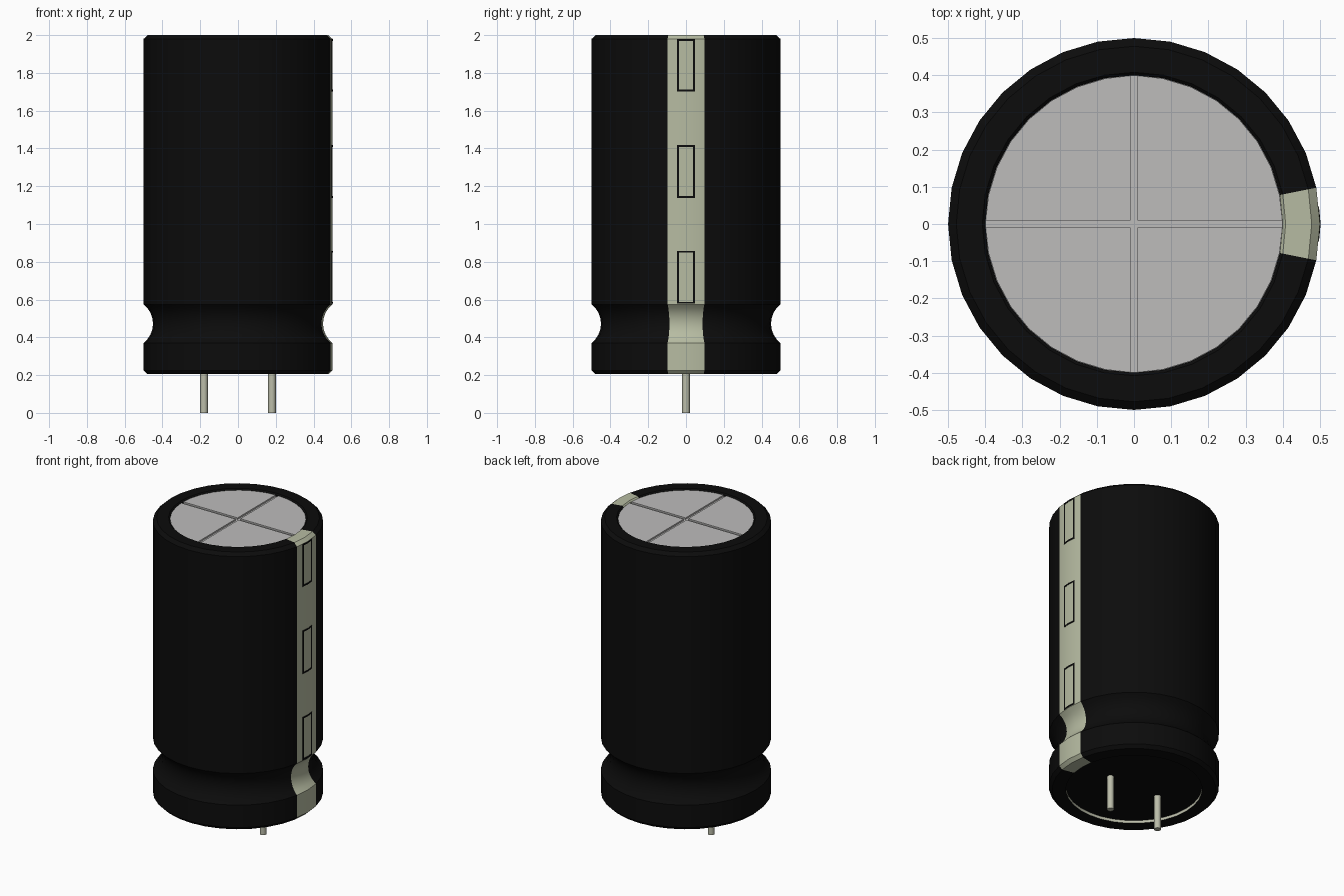
import bpy, bmesh, math
from mathutils import Vector

cube = bpy.data.objects.get("Cube")
if cube:
    bpy.data.objects.remove(cube, do_unlink=True)

SEG = 32
STEP = 2 * math.pi / SEG


def material(name, rgb, rough=0.6):
    m = bpy.data.materials.new(name)
    m.use_nodes = True
    m.diffuse_color = (*rgb, 1)
    bsdf = m.node_tree.nodes["Principled BSDF"]
    bsdf.inputs["Base Color"].default_value = (*rgb, 1)
    bsdf.inputs["Roughness"].default_value = rough
    return m


black = material("black_sleeve", (0.0035, 0.0035, 0.0035))
cream = material("cream_stripe", (0.47, 0.50, 0.36))
silver = material("silver_cap", (0.51, 0.505, 0.50))
tin = material("tin_lead", (0.50, 0.51, 0.40))


def finish(name, bm, mats, smooth=True):
    bmesh.ops.recalc_face_normals(bm, faces=bm.faces)
    me = bpy.data.meshes.new(name)
    bm.to_mesh(me)
    bm.free()
    for m in mats:
        me.materials.append(m)
    ob = bpy.data.objects.new(name, me)
    bpy.context.collection.objects.link(ob)
    if smooth:
        bpy.ops.object.select_all(action='DESELECT')
        ob.select_set(True)
        bpy.context.view_layer.objects.active = ob
        bpy.ops.object.shade_smooth_by_angle(angle=math.radians(30))
    return ob


def lathe(bm, profile, cx=0, n=SEG):
    """Revolve (radius, z) points; return faces as (face, profile step, sector)."""
    rings = [[bm.verts.new((cx + r * math.cos(i * 2 * math.pi / n),
                            r * math.sin(i * 2 * math.pi / n), z))
              for i in range(n)] for r, z in profile]
    out = []
    for k in range(len(rings) - 1):
        a, b = rings[k], rings[k + 1]
        for i in range(n):
            j = (i + 1) % n
            out.append((bm.faces.new((a[i], a[j], b[j], b[i])), k, i))
    return rings, out


# Sleeve with a crimp groove, rolled over the can at both ends
z0, z1, depth = 0.37, 0.575, 0.05
half = (z1 - z0) / 2
rad = (half ** 2 + depth ** 2) / (2 * depth)
span = math.asin(half / rad)
groove = []
for i in range(9):
    a = -span + 2 * span * i / 8
    groove.append((0.5 - depth + rad * (1 - math.cos(a)),
                   (z0 + z1) / 2 + rad * math.sin(a)))
profile = [(0.40, 0.225), (0.40, 0.205), (0.48, 0.205), (0.50, 0.225)] + groove + \
          [(0.50, 1.98), (0.478, 2.0), (0.408, 2.0), (0.40, 1.992), (0.40, 1.97)]
bm = bmesh.new()
rings, faces = lathe(bm, profile)
for f, k, i in faces:
    if k == 0:                       # bare metal lip around the underside
        f.material_index = 2
    elif i in (0, SEG - 1):          # polarity stripe
        f.material_index = 1
finish("sleeve", bm, [black, cream, tin])

# Rubber seal closing the underside
bm = bmesh.new()
bmesh.ops.create_circle(bm, cap_ends=True, segments=SEG, radius=0.40)
bmesh.ops.translate(bm, verts=bm.verts, vec=(0, 0, 0.223))
finish("bottom_seal", bm, [black], smooth=False)

# Top cap: a floor disc carrying four raised quadrants, leaving a scored cross
bm = bmesh.new()
lathe_rings, _ = lathe(bm, [(0.40, 1.97), (0.40, 1.982)])
bm.faces.new(lathe_rings[1])
gap = 0.01
edge = math.asin(gap / 0.40)
for q in range(4):
    angles = [edge] + [STEP * i for i in range(1, 8)] + [math.pi / 2 - edge]
    pts = [(gap, gap)] + [(0.399 * math.cos(a), 0.399 * math.sin(a)) for a in angles]
    c, s = math.cos(q * math.pi / 2), math.sin(q * math.pi / 2)
    top, low = [[bm.verts.new((x * c - y * s, x * s + y * c, z)) for x, y in pts]
                for z in (1.992, 1.982)]
    bm.faces.new(top)
    for i in range(len(pts)):
        j = (i + 1) % len(pts)
        bm.faces.new((low[i], low[j], top[j], top[i]))
finish("top_cap", bm, [silver], smooth=False)

# Outlined minus marks, folded along the stripe's centre edge
slope = (0.5 - 0.5 * math.cos(STEP)) / (0.5 * math.sin(STEP))


def strip(bm, ya, yb, za, zb):
    loops = [[bm.verts.new((0.5 - slope * abs(y) + d, y, z))
              for y, z in ((ya, za), (yb, za), (yb, zb), (ya, zb))]
             for d in (-0.002, 0.002)]
    bm.faces.new(loops[0][::-1])
    bm.faces.new(loops[1])
    for i in range(4):
        j = (i + 1) % 4
        bm.faces.new((loops[0][i], loops[0][j], loops[1][j], loops[1][i]))


W, T = 0.047, 0.010
for n, (lo, hi) in enumerate(((0.578, 0.858), (1.138, 1.418), (1.702, 1.979))):
    bm = bmesh.new()
    for s in (-1, 1):
        strip(bm, s * (W - T), s * W, lo, hi)
        strip(bm, 0, s * (W - T), lo, lo + T)
        strip(bm, 0, s * (W - T), hi - T, hi)
    finish(f"minus_mark_{n + 1}", bm, [black], smooth=False)

# Two wire leads
for name, x in (("left_lead", 0.18), ("right_lead", -0.18)):
    bm = bmesh.new()
    rings, _ = lathe(bm, [(0.02, 0.0), (0.02, 0.24)], cx=x, n=16)
    for r in rings:
        bm.faces.new(r)
    finish(name, bm, [tin])
